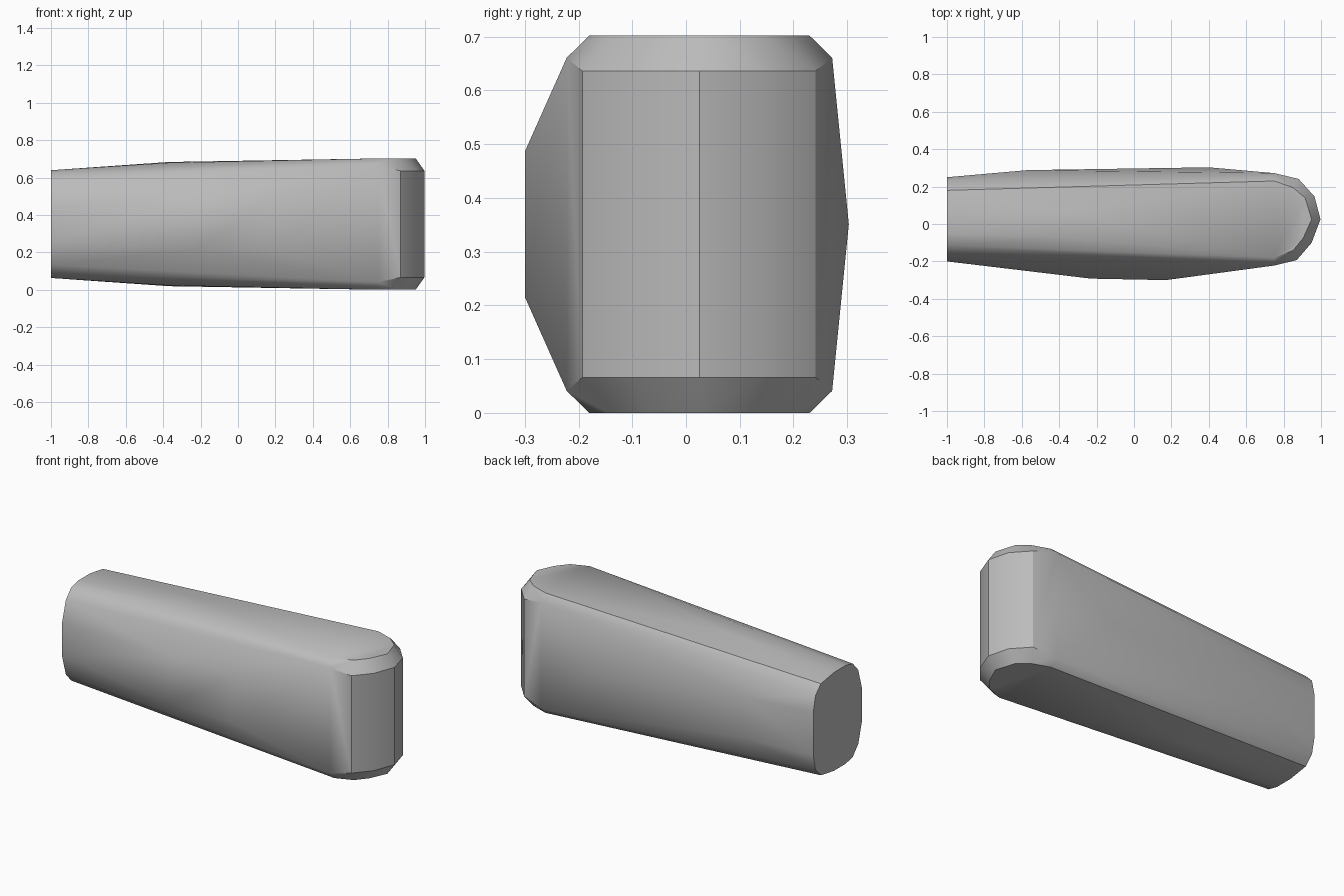
import bpy
import bmesh
import math

cube = bpy.data.objects.get("Cube")
if cube:
    bpy.data.objects.remove(cube, do_unlink=True)

MID = 0.352    # height of the mirror plane
TOP = 0.703

# Butt end: (y, z) upper half of the rounded cap
butt = [(-0.2, 0.45), (-0.165, 0.57), (-0.115, 0.625), (-0.05, 0.64),
        (0.06, 0.64), (0.18, 0.62), (0.23, 0.57), (0.25, 0.48)]
points = [(-1, y, z) for y, z in butt]

# Swelling of the front, back and top
points += [(-0.23, -0.292, 0.487), (0.17, -0.3, 0.487),
           (-0.57, 0.288, 0.47), (0.4, 0.303, MID),
           (-0.37, 0.06, 0.684), (-0.37, -0.07, 0.68)]

# Rounded nose: upright wall, and the smaller outline of its flat top
wall = [(0.87, -0.193), (0.95, -0.1), (0.997, 0.025),
        (0.965, 0.147), (0.88, 0.241)]
rim = [(0.75, -0.18), (0.85, -0.142), (0.905, -0.075), (0.95, 0.025),
       (0.915, 0.14), (0.85, 0.195), (0.75, 0.23)]
points += [(x, y, 0.637) for x, y in wall]
points += [(x, y, TOP) for x, y in rim]
points += [(0.75, -0.222, 0.662), (0.75, 0.272, 0.662)]

# Wrap the mirrored points in one faceted skin
bm = bmesh.new()
for x, y, z in points:
    bm.verts.new((x, y, z))
    if z != MID:
        bm.verts.new((x, y, 2 * MID - z))
bmesh.ops.convex_hull(bm, input=bm.verts[:])
bmesh.ops.delete(bm, geom=[v for v in bm.verts if not v.link_faces],
                 context='VERTS')
bmesh.ops.dissolve_limit(bm, angle_limit=math.radians(0.5),
                         verts=bm.verts[:], edges=bm.edges[:])
bmesh.ops.recalc_face_normals(bm, faces=bm.faces[:])
bmesh.ops.translate(bm, verts=bm.verts[:],
                    vec=(0, 0, -min(v.co.z for v in bm.verts)))

mesh = bpy.data.meshes.new("handle_body")
bm.to_mesh(mesh)
bm.free()
body = bpy.data.objects.new("handle_body", mesh)
bpy.context.collection.objects.link(body)

# Plain grey
grey = bpy.data.materials.new("plain_grey")
grey.use_nodes = True
colour = (0.5, 0.5, 0.5, 1)
grey.diffuse_color = colour
grey.node_tree.nodes["Principled BSDF"].inputs["Base Color"].default_value = colour
mesh.materials.append(grey)

# Soft facets with crisp corners
bpy.ops.object.select_all(action='DESELECT')
body.select_set(True)
bpy.context.view_layer.objects.active = body
bpy.ops.object.shade_smooth_by_angle(angle=math.radians(30))
